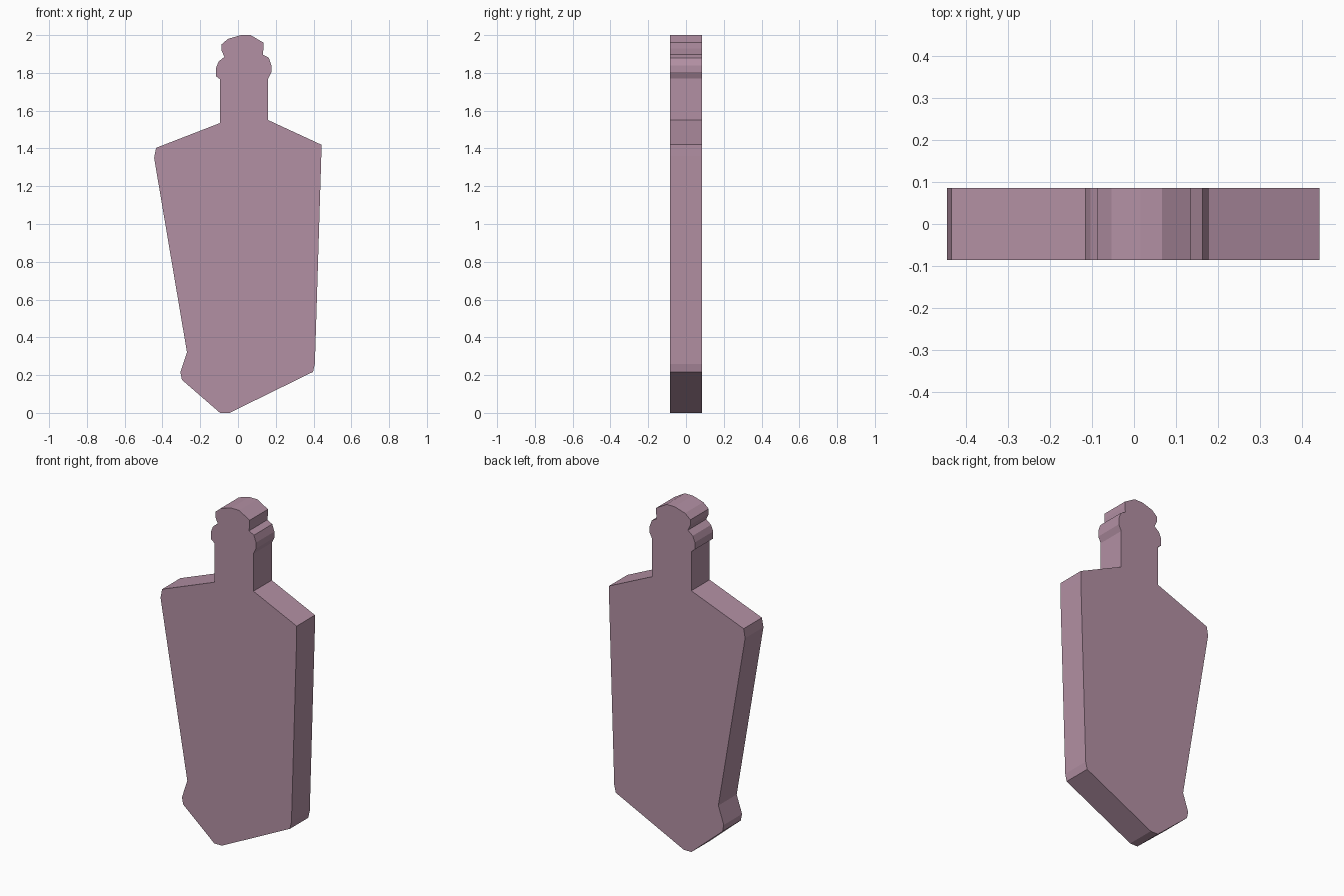
import bpy
import bmesh

if "Cube" in bpy.data.objects:
    bpy.data.objects.remove(bpy.data.objects["Cube"])

HALF_DEPTH = 0.085

# Right side of the silhouette, bottom to top (x, z)
right_side = [
    (-0.045, 0.0), (0.397, 0.217), (0.407, 0.26), (0.441, 1.36), (0.441, 1.42),
    (0.16, 1.55), (0.16, 1.77), (0.177, 1.805), (0.177, 1.84), (0.163, 1.88),
    (0.131, 1.897), (0.135, 1.93), (0.135, 1.96), (0.067, 2.0),
]
# Left side, top to bottom
left_side = [
    (0.015, 2.0), (-0.053, 1.98), (-0.088, 1.95), (-0.088, 1.92), (-0.072, 1.885),
    (-0.103, 1.86), (-0.117, 1.825), (-0.117, 1.783), (-0.094, 1.765),
    (-0.094, 1.535), (-0.434, 1.403), (-0.444, 1.35), (-0.27, 0.32),
    (-0.305, 0.215), (-0.297, 0.175), (-0.095, 0.0),
]


def extruded_plate(name, outline, half_depth, color):
    """Solid flat plate from an x/z outline, extruded along y."""
    bm = bmesh.new()
    face = bm.faces.new([bm.verts.new((x, -half_depth, z)) for x, z in outline])
    result = bmesh.ops.extrude_face_region(bm, geom=[face], use_keep_orig=True)
    moved = [v for v in result["geom"] if isinstance(v, bmesh.types.BMVert)]
    bmesh.ops.translate(bm, verts=moved, vec=(0, 2 * half_depth, 0))
    bmesh.ops.recalc_face_normals(bm, faces=bm.faces)
    mesh = bpy.data.meshes.new(name)
    bm.to_mesh(mesh)
    bm.free()
    material = bpy.data.materials.new(name + "_color")
    material.diffuse_color = color
    material.use_nodes = True
    material.node_tree.nodes["Principled BSDF"].inputs["Base Color"].default_value = material.diffuse_color
    mesh.materials.append(material)
    obj = bpy.data.objects.new(name, mesh)
    bpy.context.collection.objects.link(obj)
    return obj


# Flat bottle-shaped plate: body, neck and stopper in one outline
extruded_plate("bottle_plate", right_side + left_side, HALF_DEPTH, (0.45, 0.28, 0.37, 1))
